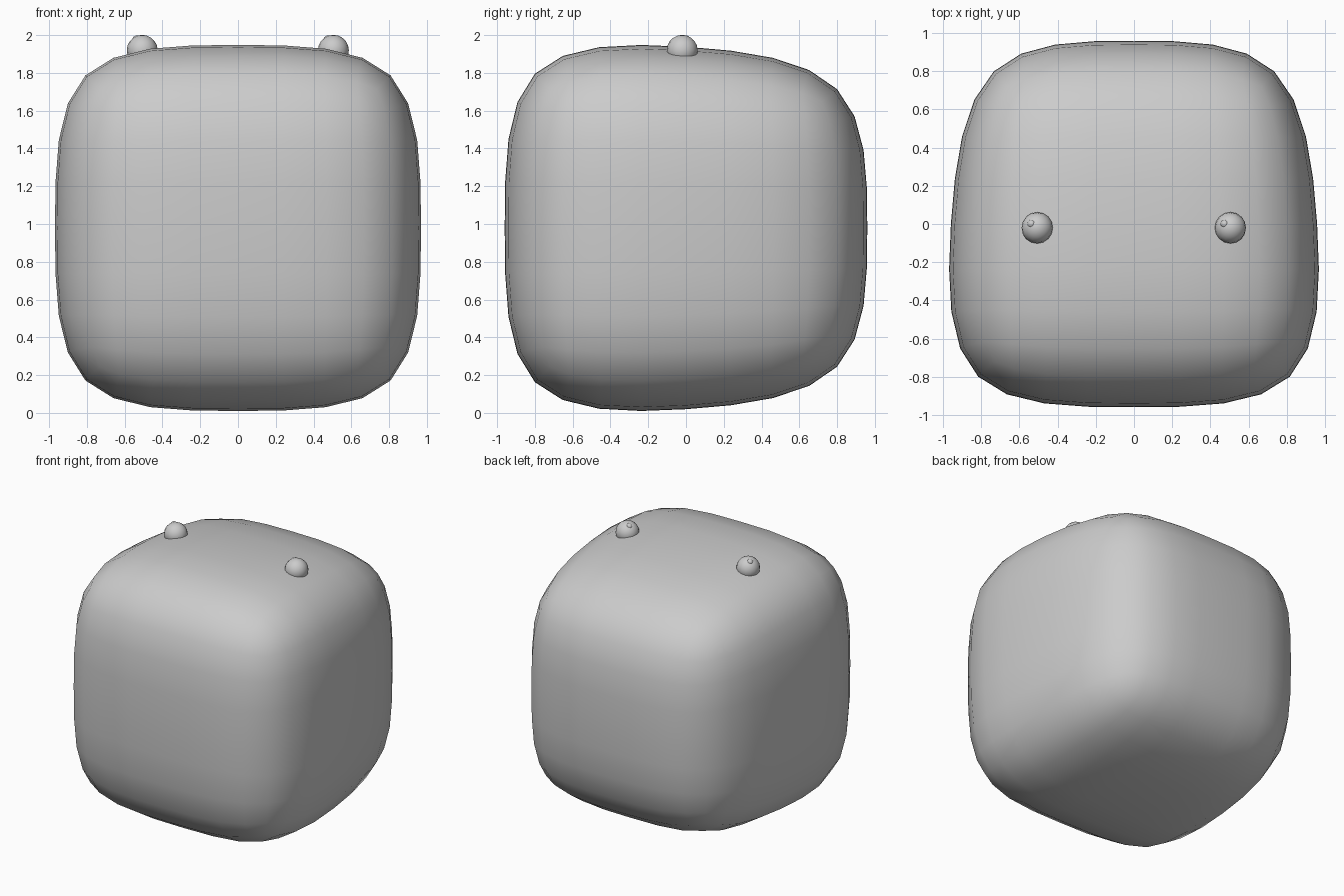
import bpy, bmesh

if "Cube" in bpy.data.objects:
    bpy.data.objects.remove(bpy.data.objects["Cube"])


def add_object(name, bm, location=(0, 0, 0)):
    for f in bm.faces:
        f.smooth = True
    mesh = bpy.data.meshes.new(name)
    bm.to_mesh(mesh)
    bm.free()
    ob = bpy.data.objects.new(name, mesh)
    ob.location = location
    bpy.context.collection.objects.link(ob)
    return ob


def ball(name, location, radius, segments, rings):
    bm = bmesh.new()
    bmesh.ops.create_uvsphere(bm, u_segments=segments, v_segments=rings, radius=radius)
    return add_object(name, bm, location)


# Body: rounded block whose back end is a little narrower
HALF, DEPTH, BACK = 0.98, 0.96, 0.857
bm = bmesh.new()
bmesh.ops.create_cube(bm, size=2)
bmesh.ops.subdivide_edges(bm, edges=bm.edges[:], cuts=1, use_grid_fill=True)
for v in bm.verts:
    s = BACK if v.co.y > 0.5 else HALF
    v.co = (v.co.x * s, v.co.y * DEPTH, v.co.z * s)
body = add_object("body", bm, (0, 0, 0.979))
sub = body.modifiers.new("round", 'SUBSURF')
sub.levels = sub.render_levels = 2

# Eyes on top, each with a small highlight bead
for side, x in (("left", -0.507), ("right", 0.505)):
    ball(side + "_eye", (x, -0.02, 1.919), 0.082, 16, 10)
    ball(side + "_eye_highlight", (x - 0.029, 0.0, 1.975), 0.023, 12, 8)
